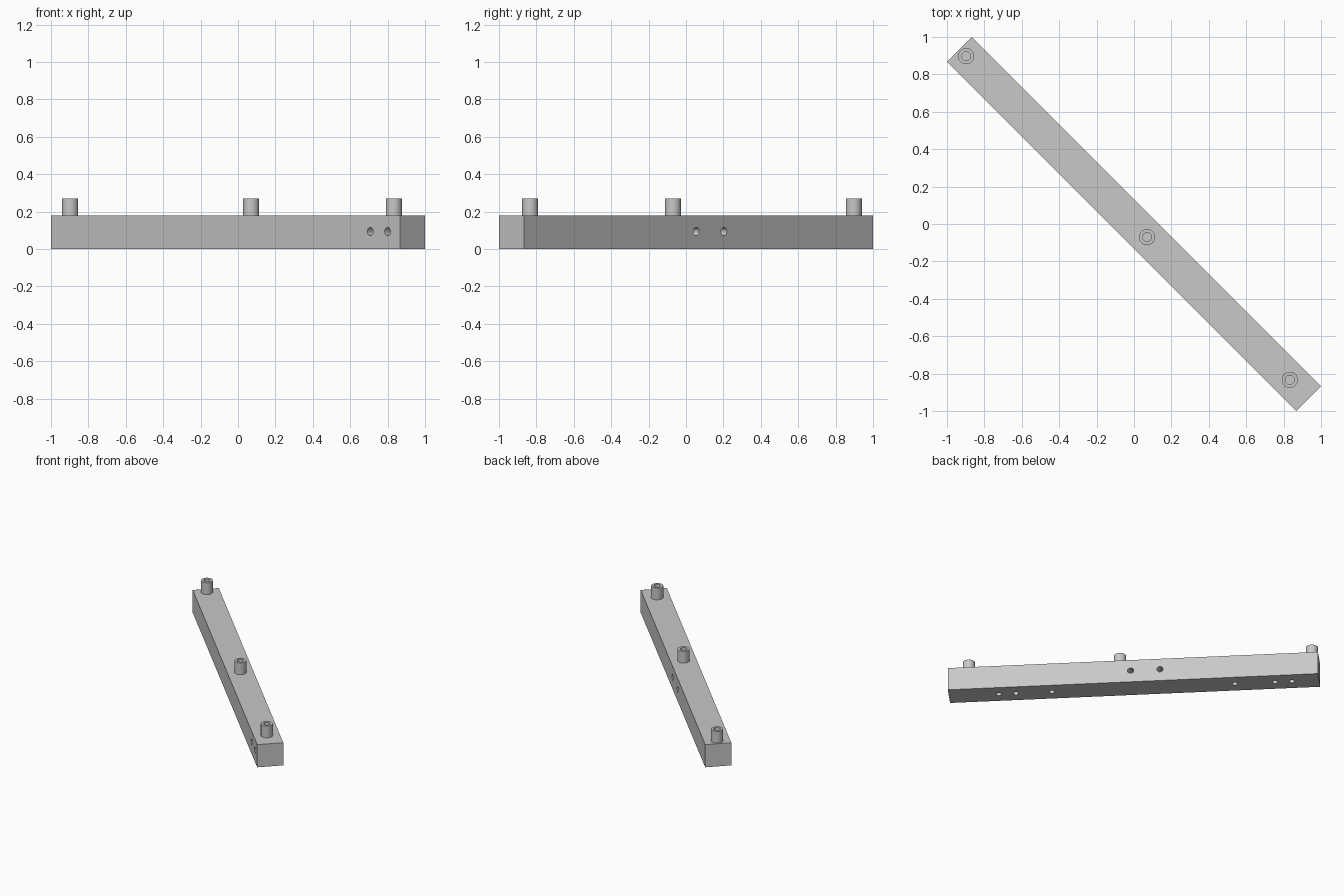
import bpy, bmesh, math
from mathutils import Matrix, Vector

cube = bpy.data.objects.get("Cube")
if cube:
    bpy.data.objects.remove(cube, do_unlink=True)

LENGTH, WIDTH, HEIGHT = 2.64, 0.188, 0.178
POST_TOP = 0.27
TURN = Matrix.Rotation(math.radians(-45), 4, "Z")

# Single grey material
grey = bpy.data.materials.new("light_grey")
grey.use_nodes = True
colour = (0.58, 0.58, 0.58, 1)
grey.diffuse_color = colour
grey.node_tree.nodes["Principled BSDF"].inputs["Base Color"].default_value = colour


def make_object(name, bm):
    bmesh.ops.recalc_face_normals(bm, faces=bm.faces)
    mesh = bpy.data.meshes.new(name)
    bm.to_mesh(mesh)
    bm.free()
    mesh.materials.append(grey)
    obj = bpy.data.objects.new(name, mesh)
    obj.matrix_world = TURN
    bpy.context.collection.objects.link(obj)
    return obj


def activate(obj):
    bpy.ops.object.select_all(action="DESELECT")
    obj.select_set(True)
    bpy.context.view_layer.objects.active = obj


def add_drill(bm, mouth, axis, radius, depth):
    """Cylinder that enters at mouth, runs along axis and sticks out a bit."""
    spare = 0.02
    axis = Vector(axis)
    centre = Vector(mouth) + axis * (depth - spare) / 2
    turn = axis.to_track_quat("Z", "Y").to_matrix().to_4x4()
    bmesh.ops.create_cone(bm, cap_ends=True, segments=32, radius1=radius,
                          radius2=radius, depth=depth + spare,
                          matrix=Matrix.Translation(centre) @ turn)


# Bar
bm = bmesh.new()
bmesh.ops.create_cube(bm, size=1, matrix=Matrix.Translation((0, 0, HEIGHT / 2))
                      @ Matrix.Diagonal((LENGTH, WIDTH, HEIGHT, 1)))
bar = make_object("bar", bm)

# Blind holes in both long sides and the underside
bm = bmesh.new()
for u in (1.094, 1.225):
    add_drill(bm, (u, -WIDTH / 2, 0.093), (0, 1, 0), 0.022, 0.07)
for u in (0.016, -0.193):
    add_drill(bm, (u, WIDTH / 2, 0.093), (0, -1, 0), 0.022, 0.07)
for u in (0.964, 0.843, 0.586, -0.719, -1.005, -1.126):
    add_drill(bm, (u, 0, 0), (0, 0, 1), 0.02, 0.06)
drills = make_object("hole_cutter", bm)
drills.hide_render = True

cut = bar.modifiers.new("holes", "BOOLEAN")
cut.operation = "DIFFERENCE"
cut.solver = "EXACT"
cut.object = drills
activate(bar)
bpy.ops.object.modifier_apply(modifier=cut.name)
bpy.data.objects.remove(drills, do_unlink=True)

# Hollow posts on top; the bar closes the bottom of each bore
posts = []
for name, u in (("rear_post", -1.269), ("middle_post", 0.099), ("front_post", 1.178)):
    bm = bmesh.new()
    rings = []
    for radius, z in ((0.043, HEIGHT), (0.043, POST_TOP),
                      (0.024, POST_TOP), (0.024, HEIGHT)):
        ring = bmesh.ops.create_circle(
            bm, segments=32, radius=radius,
            matrix=Matrix.Translation((u, 0, z)))["verts"]
        rings.append(ring)
    for low, high in zip(rings, rings[1:]):
        for i in range(len(low)):
            j = (i + 1) % len(low)
            bm.faces.new((low[i], low[j], high[j], high[i]))
    posts.append(make_object(name, bm))

for obj in [bar] + posts:
    activate(obj)
    bpy.ops.object.shade_smooth_by_angle(angle=math.radians(30))
